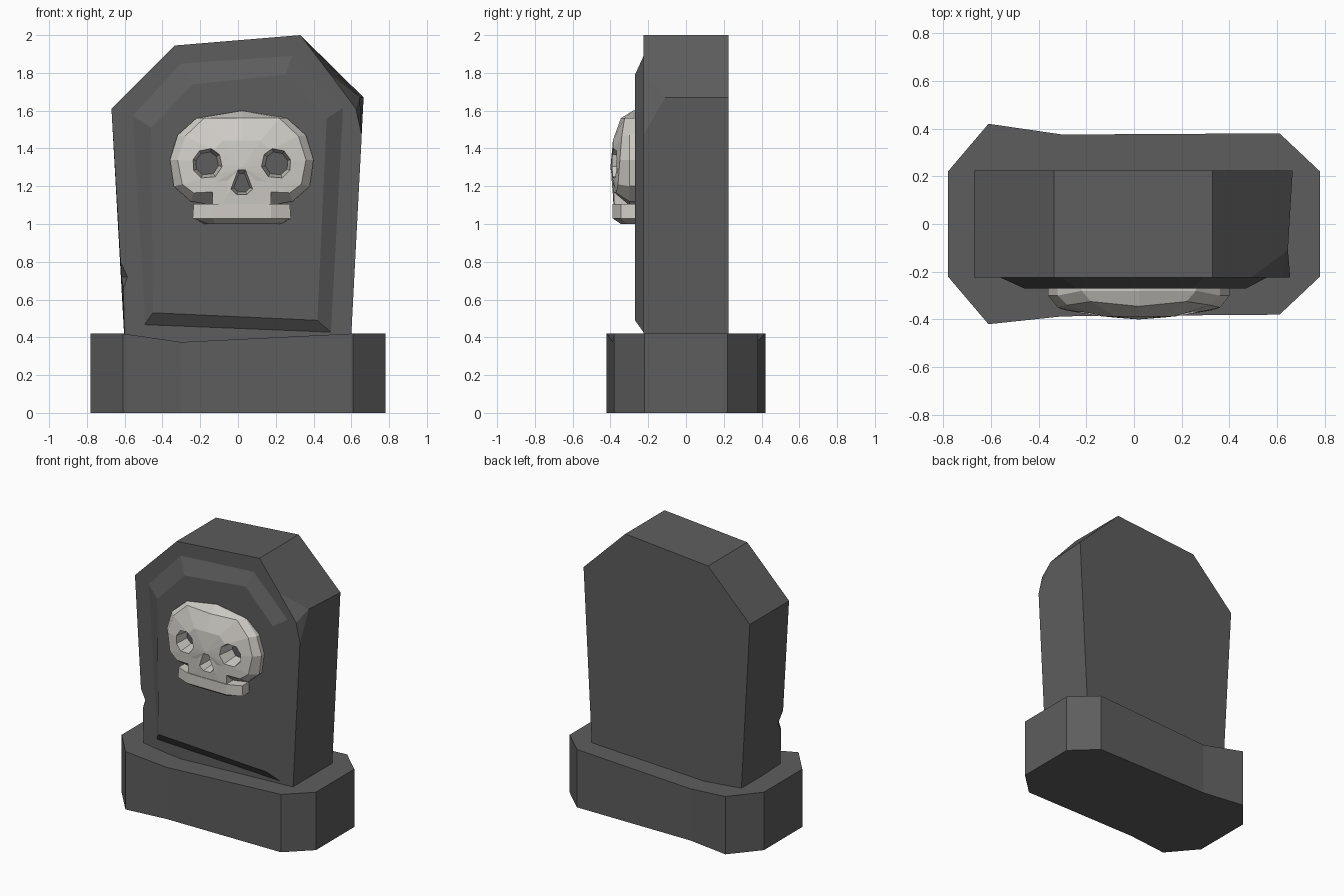
import bpy, bmesh, math

if "Cube" in bpy.data.objects:
    bpy.data.objects.remove(bpy.data.objects["Cube"])

def material(name, rgb):
    m = bpy.data.materials.new(name)
    m.diffuse_color = (*rgb, 1)
    m.use_nodes = True
    m.node_tree.nodes["Principled BSDF"].inputs["Base Color"].default_value = m.diffuse_color
    return m

STONE = material("stone", (0.11, 0.11, 0.11))
BONE = material("bone", (0.62, 0.60, 0.56))

def make(name, verts, faces, mat):
    me = bpy.data.meshes.new(name)
    me.from_pydata(verts, [], faces)
    bm = bmesh.new()
    bm.from_mesh(me)
    bmesh.ops.recalc_face_normals(bm, faces=bm.faces)
    bm.to_mesh(me)
    bm.free()
    me.materials.append(mat)
    ob = bpy.data.objects.new(name, me)
    bpy.context.collection.objects.link(ob)
    return ob

def loft(name, rings, mat, tip=None):
    """Skin rings of equal length; close the start, and end in a cap or a tip point."""
    n = len(rings[0])
    verts = [p for r in rings for p in r]
    faces = [list(range(n))]
    for k in range(len(rings) - 1):
        for i in range(n):
            j = (i + 1) % n
            faces.append([k*n + i, k*n + j, (k+1)*n + j, (k+1)*n + i])
    last = (len(rings) - 1) * n
    if tip:
        verts.append(tip)
        faces += [[last + i, last + (i + 1) % n, len(verts) - 1] for i in range(n)]
    else:
        faces.append(list(range(last, last + n)))
    return make(name, verts, faces, mat)

# Base: chamfered plinth whose top edge sags a little
plan = [(-.78, -.22), (-.61, -.42), (-.3, -.387), (.61, -.38), (.78, -.22),
        (.78, .22), (.61, .38), (-.3, .375), (-.61, .42), (-.78, .22)]
loft("base", [[(x, y, 0) for x, y in plan],
              [(x, y, .375 if x == -.3 else .42) for x, y in plan]], STONE)

# Slab: front outline with worn corners, plain back outline
front = [(-.6, .36), (-.607, .66), (-.585, .72), (-.622, .8), (-.67, 1.61), (-.335, 1.945),
         (.33, 2), (.49, 1.79), (.624, 1.61), (.655, 1.47), (.597, .36)]
back = [(-.6, .36), (-.67, 1.61), (-.335, 1.945), (.33, 2), (.665, 1.67), (.597, .36)]
verts = [(x, -.225, z) for x, z in front] + [(x, .225, z) for x, z in back]
verts += [(-.617, -.17, .72), (.645, -.11, 1.67)]      # inner points of the two chips
faces = [list(range(11)), list(range(11, 17)),
         [11, 12, 4, 3, 17, 1, 0], [1, 2, 17], [2, 3, 17],
         [12, 13, 5, 4], [13, 14, 6, 5],
         [14, 6, 7, 18, 15], [7, 8, 18], [8, 9, 18],
         [15, 18, 9, 10, 16], [16, 10, 0, 11]]
make("slab", verts, faces, STONE)

# Raised front panel with sloping border
outer = [(-.57, 1.58), (-.31, 1.86), (.29, 1.9), (.565, 1.62), (.5, .42), (-.5, .46)]
inner = [(-.46, 1.51), (-.24, 1.74), (.25, 1.79), (.47, 1.56), (.42, .49), (-.45, .53)]
loft("front_panel", [[(x, -.22, z) for x, z in outer],
                     [(x, -.27, z) for x, z in inner]], STONE)

# Skull carving: half rings mirrored about its own centre line
CX = .02
def mirrored(half):
    return ([(CX + x, y, z) for x, y, z in half] +
            [(CX - x, y, z) for x, y, z in reversed(half) if x > 0])

rim = [(0, -.25, 1.6), (.24, -.25, 1.56), (.34, -.25, 1.47), (.38, -.25, 1.34), (.36, -.25, 1.2),
       (.27, -.25, 1.12), (.155, -.25, 1.1), (.155, -.25, 1.01), (0, -.25, 1.01)]
mid = [(x, -.30, z) for x, y, z in rim]
mid[0], mid[1] = (0, -.28, 1.6), (.24, -.28, 1.56)
face = [(0, -.345, 1.56), (.2, -.325, 1.56), (.3, -.34, 1.465), (.34, -.35, 1.34), (.315, -.36, 1.21),
        (.255, -.37, 1.165), (.155, -.383, 1.17), (.155, -.375, 1.03), (0, -.38, 1.03)]
core = [(x * .5, -.387, 1.3 + (z - 1.3) * .55) for x, y, z in face]
skull = loft("skull", [mirrored(r) for r in (rim, mid, face, core)], BONE, (CX, -.4, 1.3))

# Eye and nose openings: tapered cutters
def cut(name, centre, outline):
    cx, cz = centre
    rings = [[(cx + x*s, y, cz + z*s) for x, z in outline] for y, s in ((-.45, 1.2), (-.262, .8))]
    tool = loft(name, rings, BONE)
    tool.hide_render = True
    mod = skull.modifiers.new(name, 'BOOLEAN')
    mod.operation, mod.solver, mod.object = 'DIFFERENCE', 'EXACT', tool
    bpy.context.view_layer.objects.active = skull
    bpy.ops.object.modifier_apply(modifier=name)
    bpy.data.objects.remove(tool)

eye = [(-.07, -.035), (-.03, -.073), (.04, -.065), (.073, -.015),
       (.06, .045), (.02, .075), (-.04, .065), (-.073, .02)]
for side in (-1, 1):
    cut("eye_cutter", (CX + side * .183, 1.32), [(-side * x, z) for x, z in eye])
cut("nose_cutter", (CX, 1.215), [(-.018, .065), (.018, .065), (.053, -.028),
                                 (.025, -.055), (-.025, -.055), (-.053, -.028)])

# Jaw: chamfered block with angled sides
levels = [(1.0, [(.21, -.25), (.175, -.31), (.14, -.345)]),
          (1.03, [(.26, -.25), (.26, -.345), (.155, -.388)]),
          (1.105, [(.255, -.25), (.255, -.345), (.155, -.388)])]
loft("jaw", [mirrored([(x, y, z) for x, y in half]) for z, half in levels], BONE)
